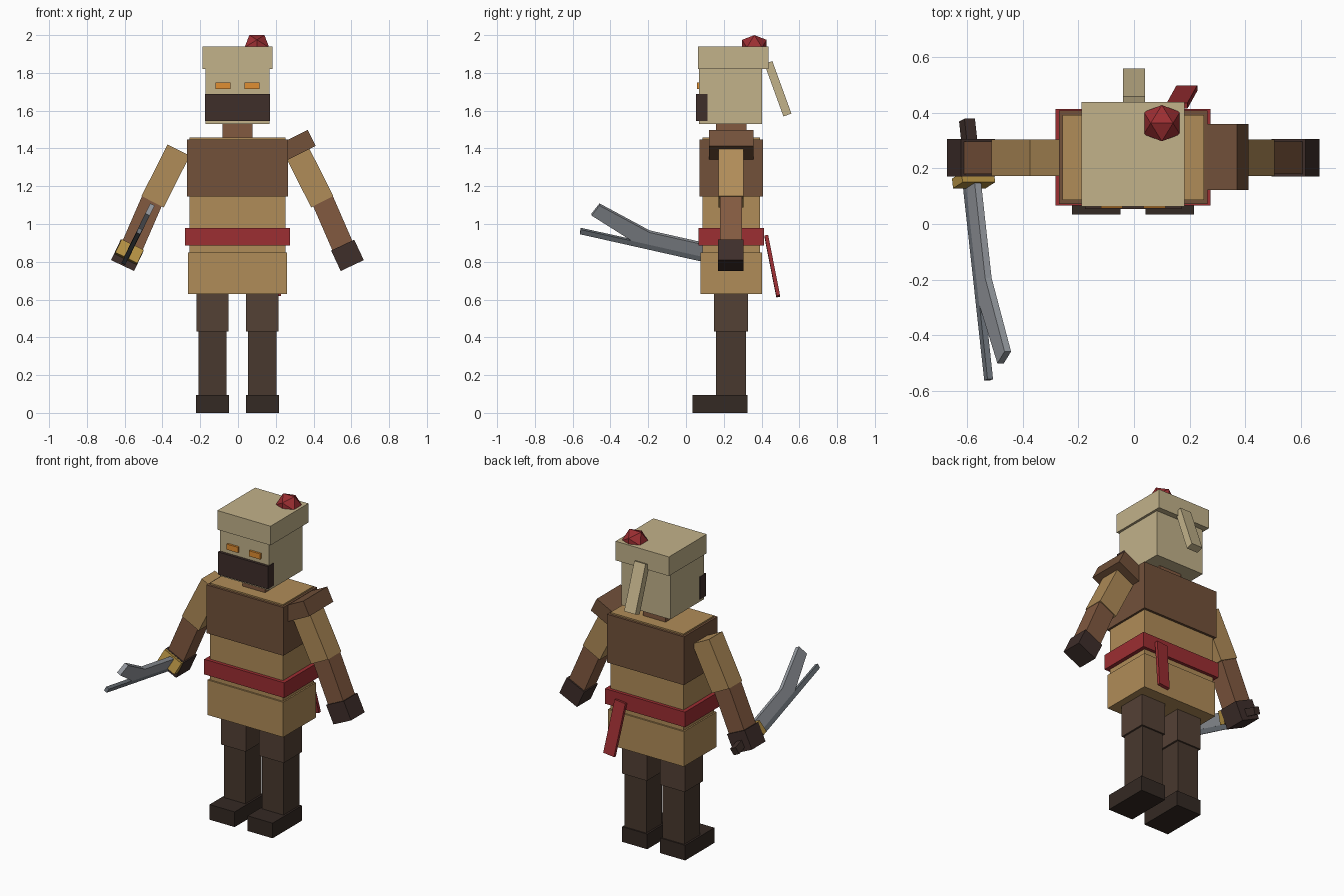
import bpy, bmesh
from mathutils import Vector, Matrix

if "Cube" in bpy.data.objects:
    bpy.data.objects.remove(bpy.data.objects["Cube"])

CX = -0.003  # body centre line


def material(name, rgb):
    m = bpy.data.materials.new(name)
    lin = [(c / 255 / 12.92) if c < 11 else ((c / 255 + 0.055) / 1.055) ** 2.4 for c in rgb]
    m.diffuse_color = (*lin, 1)
    m.use_nodes = True
    m.node_tree.nodes["Principled BSDF"].inputs["Base Color"].default_value = m.diffuse_color
    return m


TAN = material("tan_cloth", (176, 140, 88))
BROWN = material("brown_leather", (114, 81, 58))
SKIN = material("brown_skin", (130, 90, 64))
RED = material("red_cloth", (156, 46, 50))
CREAM = material("cream_cloth", (194, 178, 138))
DARK = material("dark_cloth", (62, 46, 42))
ORANGE = material("orange_eye", (224, 142, 50))
THIGH = material("thigh_cloth", (84, 65, 53))
SHIN = material("shin_cloth", (72, 56, 46))
SHOE = material("shoe_leather", (52, 41, 35))
STEEL = material("steel", (150, 154, 160))
EDGE = material("dark_steel", (112, 119, 126))
GOLD = material("gold", (184, 148, 68))


def finish(name, bm, mat):
    bmesh.ops.recalc_face_normals(bm, faces=bm.faces)
    me = bpy.data.meshes.new(name)
    bm.to_mesh(me)
    bm.free()
    me.materials.append(mat)
    ob = bpy.data.objects.new(name, me)
    bpy.context.collection.objects.link(ob)
    return ob


def placed_box(name, matrix, size, mat):
    bm = bmesh.new()
    bmesh.ops.create_cube(bm, size=1, matrix=matrix @ Matrix.Diagonal((*size, 1)))
    return finish(name, bm, mat)


def box(name, x, y, z, mat):
    """Upright box from (min, max) ranges."""
    r = (x, y, z)
    centre = Matrix.Translation([(a + b) / 2 for a, b in r])
    return placed_box(name, centre, [b - a for a, b in r], mat)


def beam(name, p0, p1, width, depth, mat):
    """Box running from p0 to p1; depth lies along y."""
    p0, p1 = Vector(p0), Vector(p1)
    z = (p1 - p0).normalized()
    x = Vector((0, 1, 0)).cross(z).normalized()
    y = z.cross(x)
    m = Matrix((x, y, z)).transposed().to_4x4()
    m.translation = (p0 + p1) / 2
    return placed_box(name, m, (width, depth, (p1 - p0).length), mat)


def centred(half):
    return (CX - half, CX + half)


# Head, hat and face
box("head", centred(0.17), (0.07, 0.402), (1.53, 1.83), CREAM)
box("hat_band", centred(0.185), (0.063, 0.438), (1.82, 1.94), CREAM)
box("face_mask", centred(0.173), (0.053, 0.114), (1.545, 1.687), DARK)
beam("hat_tail", (0, 0.436, 1.855), (0, 0.537, 1.577), 0.078, 0.045, CREAM)
box("neck", centred(0.079), (0.16, 0.32), (1.44, 1.54), SKIN)

# Hat pompom: icosahedron with an edge on top
bm = bmesh.new()
s, g = 0.04, 0.065
for i in (-1, 1):
    for j in (-1, 1):
        for v in ((i * s, 0, j * g), (i * g, j * s, 0), (0, i * g, j * s)):
            bm.verts.new(Vector(v) + Vector((0.1, 0.362, 1.935)))
bmesh.ops.convex_hull(bm, input=bm.verts)
finish("hat_pompom", bm, RED)

# Body
box("torso", centred(0.254), (0.087, 0.392), (0.84, 1.457), TAN)
box("vest", centred(0.267), (0.072, 0.407), (1.145, 1.448), BROWN)
box("sash", centred(0.278), (0.066, 0.412), (0.885, 0.98), RED)
box("tunic_skirt", centred(0.263), (0.077, 0.402), (0.63, 0.85), TAN)
beam("sash_tail", (0.155, 0.425, 0.937), (0.19, 0.488, 0.617), 0.075, 0.02, RED)

# Paired parts: eyes, legs, arms
for side, k in (("right", -1), ("left", 1)):
    def span(c, half):
        return (CX + k * c - half, CX + k * c + half)
    box(side + "_eye", span(0.077, 0.039), (0.057, 0.09), (1.715, 1.75), ORANGE)
    box(side + "_thigh", span(0.132, 0.086), (0.147, 0.327), (0.43, 0.66), THIGH)
    box(side + "_shin", span(0.132, 0.075), (0.16, 0.317), (0.08, 0.432), SHIN)
    box(side + "_shoe", span(0.132, 0.087), (0.035, 0.325), (0, 0.095), SHOE)

    def arm(x, z):
        return (CX + k * x, 0.238, z)
    beam(side + "_upper_arm", arm(0.311, 1.391), arm(0.449, 1.118), 0.132, 0.132, TAN)
    beam(side + "_forearm", arm(0.447, 1.135), arm(0.558, 0.88), 0.117, 0.117, SKIN)
    beam(side + "_hand", arm(0.557, 0.888), arm(0.608, 0.78), 0.135, 0.135, DARK)

# Single shoulder pad
beam("shoulder_pad", (0.21, 0.24, 1.366), (0.39, 0.24, 1.456), 0.094, 0.237, BROWN)

# Sword frame: forward, up along the arm, and across
HAND = Vector((-0.585, 0.238, 0.834))
F, U, T = Vector((0, -1, 0)), Vector((0.44, 0, 0.898)), Vector((0.898, 0, -0.44))


def sword_plate(name, profile, thick, mat):
    """Side profile in (forward, up), extruded across the blade."""
    bm = bmesh.new()
    face = bm.faces.new([bm.verts.new(HAND + F * a + U * b - T * thick / 2) for a, b in profile])
    out = bmesh.ops.extrude_face_region(bm, geom=[face])
    verts = [v for v in out["geom"] if isinstance(v, bmesh.types.BMVert)]
    bmesh.ops.translate(bm, verts=verts, vec=T * thick)
    return finish(name, bm, mat)


sword_plate("sword_grip", [(-0.13, -0.055), (0.09, 0), (0.08, 0.044), (-0.14, -0.011)], 0.042, DARK)
sword_plate("sword_guard", [(0.075, -0.023), (0.11, -0.014), (0.088, 0.064), (0.053, 0.055)], 0.13, GOLD)
sword_plate("sword_blade", [(0.08, -0.02), (0.526, 0.092), (0.738, 0.241), (0.696, 0.3),
                            (0.431, 0.141), (0.08, 0.053)], 0.026, STEEL)
sword_plate("sword_edge", [(0.08, -0.05), (0.80, 0.13), (0.795, 0.157), (0.08, -0.018)], 0.022, EDGE)
